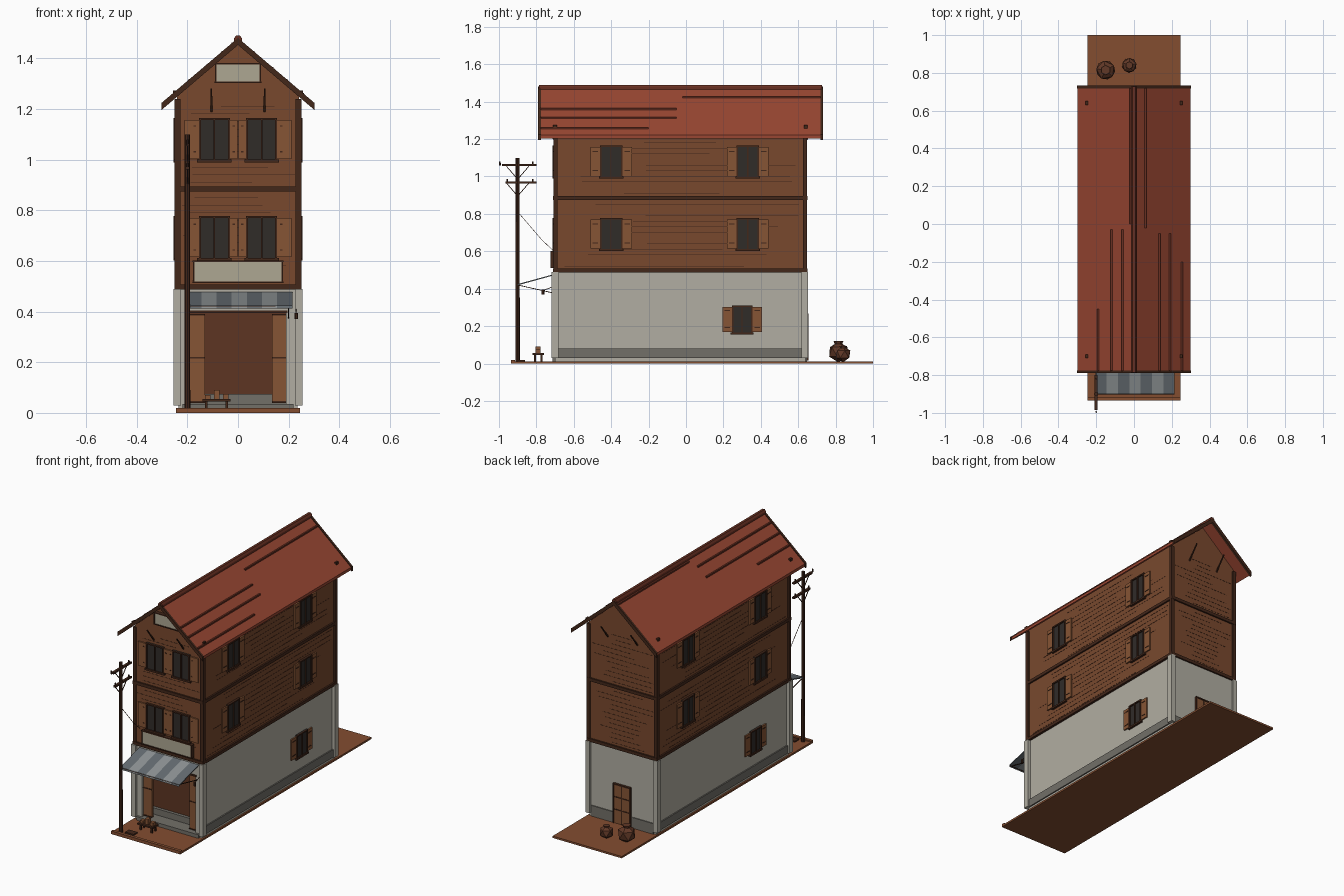
import bpy, bmesh, math, random
from mathutils import Vector, Matrix

if "Cube" in bpy.data.objects:
    bpy.data.objects.remove(bpy.data.objects["Cube"])

random.seed(4)
COL = dict(wood=(.19, .066, .027), dark=(.055, .02, .01), roof=(.32, .062, .032),
           shutter=(.24, .09, .035), pane=(.03, .025, .022), plaster=(.44, .42, .36),
           stone=(.17, .16, .14), sign=(.42, .39, .29), soil=(.23, .075, .03),
           grey1=(.13, .15, .165), grey2=(.27, .29, .30), inner=(.11, .036, .016),
           seam=(.14, .03, .016), sack=(.12, .04, .02))
MATS = {}
for k, c in COL.items():
    MATS[k] = bpy.data.materials.new(k)
    MATS[k].diffuse_color = (*c, 1)


def finish(name, mat, bm):
    bmesh.ops.recalc_face_normals(bm, faces=bm.faces)
    me = bpy.data.meshes.new(name)
    bm.to_mesh(me)
    bm.free()
    me.materials.append(MATS[mat])
    ob = bpy.data.objects.new(name, me)
    bpy.context.collection.objects.link(ob)
    return ob


def boxes(name, mat, items):
    """One object from axis-aligned boxes (x0,x1,y0,y1,z0,z1)."""
    bm = bmesh.new()
    for x0, x1, y0, y1, z0, z1 in items:
        m = Matrix.Translation(((x0 + x1) / 2, (y0 + y1) / 2, (z0 + z1) / 2))
        bmesh.ops.create_cube(bm, size=1, matrix=m @ Matrix.Diagonal((x1 - x0, y1 - y0, z1 - z0, 1)))
    return finish(name, mat, bm)


def beams(name, mat, items, sides=4):
    """One object from rods (start, end, radius)."""
    bm = bmesh.new()
    for p, q, r in items:
        p, q = Vector(p), Vector(q)
        d = q - p
        m = Matrix.Translation((p + q) / 2) @ d.to_track_quat('Z', 'Y').to_matrix().to_4x4()
        bmesh.ops.create_cone(bm, cap_ends=True, segments=sides, radius1=r, radius2=r * .9,
                              depth=d.length, matrix=m @ Matrix.Rotation(math.pi / 4, 4, 'Z'))
    return finish(name, mat, bm)


def extrude_y(name, mat, profile, y0, y1):
    bm = bmesh.new()
    f = bm.faces.new([bm.verts.new((x, y0, z)) for x, z in profile])
    r = bmesh.ops.extrude_face_region(bm, geom=[f])
    bmesh.ops.translate(bm, vec=(0, y1 - y0, 0), verts=[v for v in r['geom'] if isinstance(v, bmesh.types.BMVert)])
    return finish(name, mat, bm)


def on_wall(face, u0, u1, z0, z1, d0, d1):
    """Box on a wall: u along the wall, d outwards."""
    if face == 'F':
        return (u0, u1, -.70 - d1, -.70 - d0, z0, z1)
    if face == 'B':
        return (u0, u1, .64 + d0, .64 + d1, z0, z1)
    if face == 'R':
        return (.24 + d0, .24 + d1, u0, u1, z0, z1)
    return (-.24 - d1, -.24 - d0, u0, u1, z0, z1)


# Ground slab
boxes('ground', 'soil', [(-.245, .245, -.93, 1, 0, .012)])
boxes('front_curb', 'soil', [(-.245, .245, -.935, -.915, 0, .02)])

# Ground storey: rear block plus front frame around the shop opening
boxes('ground_floor_walls', 'plaster', [
    (-.235, .235, -.60, .64, .012, .49), (-.235, -.19, -.70, -.60, .012, .49),
    (.19, .235, -.70, -.60, .012, .49), (-.19, .19, -.70, -.60, .40, .49)])
boxes('plaster_corner_posts', 'plaster', [
    (s * .24 - .015, s * .24 + .015, y - .018, y + .018, .03, .49) for s in (-1, 1) for y in (-.70, .635)])
boxes('plinth', 'stone', [(s * .24 - .004, s * .24 + .004, -.685, .62, .03, .08) for s in (-1, 1)]
      + [(-.22, -.07, .64, .646, .012, .08), (.07, .22, .64, .646, .012, .08)])
boxes('shop_floor', 'stone', [(-.22, .22, -.715, -.60, .012, .035), (-.19, .19, -.63, -.60, .03, .075)])
boxes('shop_back_panel', 'inner', [(-.19, .19, -.61, -.598, .035, .40)])
doors = [(-.19, -.13), (.135, .19)]
boxes('shop_side_doors', 'shutter', [(a, b, -.685, -.67, .04, .39) for a, b in doors])
boxes('shop_door_rails', 'dark', [(a, b, -.688, -.68, z, z + .006) for a, b in doors for z in (.04, .215, .385)])
boxes('shop_door_frame', 'dark', [(-.195, .195, -.705, -.69, .395, .405)])

# Upper storeys with gables
extrude_y('upper_walls', 'wood', [(-.24, .49), (.24, .49), (.24, 1.25), (0, 1.455), (-.24, 1.25)], -.70, .64)
boxes('wood_corner_posts', 'dark', [
    (s * .239 - .011, s * .239 + .011, y - .011, y + .011, .49, 1.24) for s in (-1, 1) for y in (-.697, .637)])
bands = []
for z in (.497, .885):
    bands += [(-.25, .25, -.71, -.69, z - .01, z + .01), (-.25, .25, .63, .65, z - .01, z + .01),
              (-.25, -.235, -.70, .64, z - .01, z + .01), (.235, .25, -.70, .64, z - .01, z + .01)]
boxes('floor_bands', 'dark', bands)

# Clapboard joints
joints = []
for i in range(24):
    z = .52 + i * .03
    for face in 'FBRL':
        lo, hi = (-.225, .225) if face in 'FB' else (-.685, .625)
        a = random.uniform(lo, lo + (hi - lo) * .4)
        b = random.uniform(hi - (hi - lo) * .4, hi)
        joints.append(on_wall(face, a, b, z, z + .002, -.002, .001))
boxes('board_joints', 'dark', joints)

# Windows with frames, mullions and open shutters
panes, frames, shut, slats = [], [], [], []


def window(face, u, z0, h=.17, d=0, w=.06, sw=.05):
    z1 = z0 + h
    panes.append(on_wall(face, u - w, u + w, z0, z1, d - .005, d + .006))
    for a, b, c, e in ((u - w, u - w + .008, z0, z1), (u + w - .008, u + w, z0, z1),
                       (u - w, u + w, z1 - .008, z1), (u - w - .006, u + w + .006, z0 - .006, z0 + .005),
                       (u - .003, u + .003, z0, z1)):
        frames.append(on_wall(face, a, b, c, e, d, d + .014))
    for s in (-1, 1):
        a, b = sorted((u + s * w, u + s * (w + sw)))
        shut.append(on_wall(face, a, b, z0 + .008, z1 - .008, d, d + .009))
        for k in (.2, .8):
            slats.append(on_wall(face, a + .01, b - .01, z0 + h * k, z0 + h * k + .005, d, d + .011))


for z in (.607, .995):
    for x in (-.093, .093):
        window('F', x, z, w=.062, sw=.03)
    # outer front shutter extensions
    for s in (-1, 1):
        a, b = sorted((s * .18, s * .212))
        shut.append(on_wall('F', a, b, z + .008, z + .162, 0, .009))
    for y in (-.40, .33):
        window('R', y, z)
        window('L', y, z)
window('R', .30, .16, .15, -.005, .055)
window('L', -.36, .16, .15, -.005, .055)
boxes('window_panes', 'pane', panes)
boxes('window_frames', 'dark', frames)
boxes('shutters', 'shutter', shut)
boxes('shutter_slats', 'dark', slats)

# Back door
boxes('back_door', 'shutter', [(-.055, .055, .635, .65, .015, .26)])
boxes('back_door_frame', 'dark', [(-.062, -.054, .64, .655, .015, .268), (.054, .062, .64, .655, .015, .268),
                                  (-.062, .062, .64, .655, .26, .268), (-.003, .003, .64, .653, .015, .26),
                                  (-.055, .055, .64, .653, .10, .106), (-.055, .055, .64, .653, .18, .186)])

# Blank signboards with plain battens
for nm, hw, z0, z1 in (('shop_board', .175, .517, .595), ('gable_board', .088, 1.308, 1.375)):
    boxes(nm, 'sign', [(-hw, hw, -.72, -.70, z0, z1)])
    boxes(nm + '_frame', 'dark', [(-hw - .005, hw + .005, -.724, -.70, z, z + .006) for z in (z0 - .005, z1)]
          + [(s * hw - .003, s * hw + .003, -.724, -.70, z0, z1) for s in (-1, 1)])

# Roof: two slopes, verge boards, ridge cap, seams


def top(x):
    return 1.475 - .85 * abs(x)


def chevron(w, up, down):
    return [(-w, top(w) + up), (0, top(0) + up), (w, top(w) + up),
            (w, top(w) - down), (0, top(0) - down), (-w, top(w) - down)]


extrude_y('roof', 'roof', chevron(.298, 0, .018), -.78, .725)
for nm, y in (('front_verge', -.79), ('back_verge', .718)):
    extrude_y(nm, 'dark', chevron(.302, .006, .022), y, y + .014)
extrude_y('ridge_cap', 'seam', [(-.016, 1.465), (-.016, 1.478), (-.008, 1.49), (.008, 1.49), (.016, 1.478), (.016, 1.465)], -.787, .728)
boxes('roof_seams', 'seam', [(x - .005, x + .005, a, b, top(x) - .01, top(x) + .005) for x, a, b in (
    (.135, -.78, -.05), (.19, -.78, -.05), (.255, -.78, -.2), (.06, -.02, .72),
    (-.06, -.78, -.03), (-.12, -.78, -.03), (-.19, -.78, -.45), (-.02, 0, .72))])
boxes('roof_studs', 'dark', [(s * .25 - .006, s * .25 + .006, y - .01, y + .01, 1.255, 1.274)
                             for s in (-1, 1) for y in (-.70, .64)])
beams('gable_struts', 'dark', [((s * .105, y, 1.19), (s * .105, y + o, 1.28), .005)
                               for s in (-1, 1) for y, o in ((-.70, -.07), (.64, .07))])

# Striped awning with hanging scallops and stays
for k, mat in enumerate(('grey1', 'grey2')):
    bm = bmesh.new()
    for i in range(k, 7, 2):
        a, b = -.205 + i * .06, -.205 + (i + 1) * .06
        path = [(-.705, .478), (-.90, .425), (-.902, .412), (-.90, .418), (-.705, .472)]
        l = [bm.verts.new((a, y, z)) for y, z in path]
        r = [bm.verts.new((b, y, z)) for y, z in path]
        bm.faces.new(l)
        bm.faces.new(r)
        for j in range(5):
            bm.faces.new((l[j], l[j - 1], r[j - 1], r[j]))
    finish(f'awning_stripes_{k + 1}', mat, bm)
beams('awning_stays', 'dark', [((s * .2, -.70, .375), (s * .2, -.90, .42), .003) for s in (-1, 1)]
      + [((-.205, -.898, .42), (.215, -.898, .42), .004)])
beams('lantern', 'dark', [((.23, -.765, .37), (.23, -.765, .395), .008), ((.23, -.765, .39), (.23, -.70, .415), .002)], 6)

# Utility pole with crossarms, braces and wires
P = (-.2, -.9)
beams('utility_pole', 'dark', [((*P, .01), (*P, 1.10), .0115)], 8)
boxes('pole_arms', 'dark', [(-.208, -.192, -.985, -.80, 1.055, 1.066), (-.208, -.192, -.965, -.80, .962, .973)])
beams('pole_braces', 'dark', [((-.2, -.9, z), (-.2, -.9 + s * .06, z + .07), .003) for z in (.985, .895) for s in (-1, 1)])
beams('insulators', 'dark', [((-.2, y, z), (-.2, y, z + .02), .005)
                             for y, z in ((-.995, 1.06), (-.82, 1.06), (-.955, .967), (-.82, .967))], 6)
wire = [(-.2, -.89, .80), (-.2, -.83, .73), (-.2, -.77, .66), (-.2, -.705, .60)]
beams('service_wire', 'dark', [(a, b, .0018) for a, b in zip(wire, wire[1:])])

# Small bench with goods in front of the shop
boxes('bench', 'dark', [(-.14, -.03, -.82, -.76, .045, .055)]
      + [(x, x + .01, y, y + .01, .012, .05) for x in (-.13, -.05) for y in (-.812, -.778)]
      + [(-.17, -.11, -.90, -.86, .012, .02)])
boxes('bench_goods', 'shutter', [(x, x + .022, -.805, -.778, .055, z) for x, z in ((-.13, .07), (-.095, .09), (-.06, .075))])

# Sacks behind the house
for i, (x, y, r) in enumerate(((-.15, .815, .052), (-.025, .84, .04))):
    bm = bmesh.new()
    bmesh.ops.create_icosphere(bm, subdivisions=1, radius=r * 1.08,
                               matrix=Matrix.Translation((x, y, r + .01)) @ Matrix.Rotation(.5 + i, 4, 'Z'))
    bmesh.ops.create_cone(bm, cap_ends=True, segments=6, radius1=r * .35, radius2=r * .5, depth=r * .4,
                          matrix=Matrix.Translation((x, y, r * 2 + .005)))
    finish(f'sack_{i + 1}', 'sack', bm)

for m in bpy.data.materials:
    if m.users and not m.is_grease_pencil:
        m.use_nodes = True
        m.node_tree.nodes["Principled BSDF"].inputs["Base Color"].default_value = m.diffuse_color
